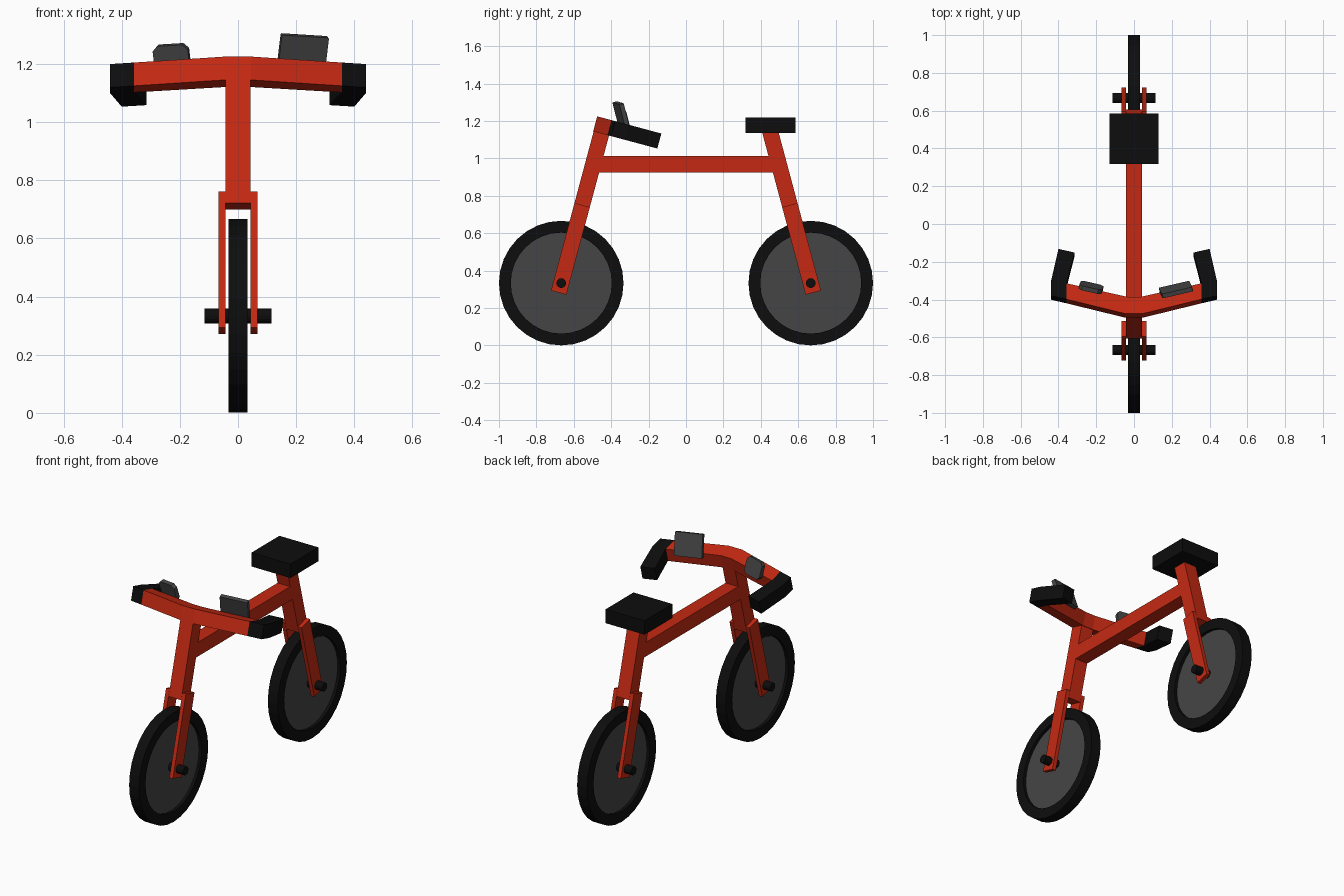
import bpy, bmesh
from math import radians, pi
from mathutils import Matrix

if "Cube" in bpy.data.objects:
    bpy.data.objects.remove(bpy.data.objects["Cube"])


def material(name, color):
    m = bpy.data.materials.new(name)
    m.diffuse_color = (*color, 1)
    m.use_nodes = True
    m.node_tree.nodes["Principled BSDF"].inputs["Base Color"].default_value = m.diffuse_color
    return m


RED = material("red_paint", (0.56, 0.022, 0.006))
BLACK = material("black_rubber", (0.004, 0.004, 0.004))
DARK = material("dark_grey", (0.06, 0.06, 0.06))


def finish(name, bm, mat, matrix):
    bmesh.ops.recalc_face_normals(bm, faces=bm.faces)
    bm.transform(matrix)
    mesh = bpy.data.meshes.new(name)
    bm.to_mesh(mesh)
    bm.free()
    mesh.materials.append(mat)
    ob = bpy.data.objects.new(name, mesh)
    bpy.context.collection.objects.link(ob)
    return ob


def prism(name, outline, low, high, mat, matrix=Matrix()):
    """Extrude an xy outline from z = low to z = high."""
    bm = bmesh.new()
    face = bm.faces.new([bm.verts.new((x, y, low)) for x, y in outline])
    new = bmesh.ops.extrude_face_region(bm, geom=[face])["geom"]
    verts = [v for v in new if isinstance(v, bmesh.types.BMVert)]
    bmesh.ops.translate(bm, verts=verts, vec=(0, 0, high - low))
    return finish(name, bm, mat, matrix)


def box(name, x0, x1, y0, y1, z0, z1, mat, matrix=Matrix()):
    return prism(name, [(x0, y0), (x1, y0), (x1, y1), (x0, y1)], z0, z1, mat, matrix)


def lathe(name, profile, steps, mat, matrix):
    """Spin a closed (x, radius) profile around the x axis."""
    bm = bmesh.new()
    verts = [bm.verts.new((x, 0, r)) for x, r in profile]
    edges = [bm.edges.new((verts[i - 1], verts[i])) for i in range(len(verts))]
    bmesh.ops.spin(bm, geom=verts + edges, cent=(0, 0, 0), axis=(1, 0, 0),
                   angle=2 * pi, steps=steps)
    bmesh.ops.remove_doubles(bm, verts=bm.verts, dist=1e-5)
    return finish(name, bm, mat, matrix)


def cylinder(name, radius, half, steps, mat, matrix):
    bm = bmesh.new()
    bmesh.ops.create_cone(bm, cap_ends=True, segments=steps, radius1=radius,
                          radius2=radius, depth=2 * half)
    return finish(name, bm, mat, matrix @ Matrix.Rotation(pi / 2, 4, 'Y'))


# Leaning frames with origin on each axle, z running up the fork
LEAN = Matrix.Rotation(radians(-15), 4, 'X')
FRONT = Matrix.Translation((0, -0.667, 0.3335)) @ LEAN
BACK = Matrix.Rotation(pi, 4, 'Z') @ FRONT
H = 0.0425

# Wheels, axles, forks and posts
for end, frame, top in (("front", FRONT, 0.87), ("back", BACK, 0.85)):
    upright = Matrix.Translation(frame.translation)
    lathe(end + "_tyre", [(-0.033, 0.27), (-0.033, 0.333), (0.033, 0.333), (0.033, 0.27)],
          32, BLACK, upright)
    cylinder(end + "_wheel_disc", 0.271, 0.015, 32, DARK, upright)
    cylinder(end + "_axle", 0.026, 0.115, 16, BLACK, upright)
    box(end + "_post", -H, H, -H, H, 0.39, top, RED, frame)
    for side, x in (("left", -0.067), ("right", 0.043)):
        box(f"{end}_fork_{side}", x, x + 0.024, -H, H, -0.053, 0.432, RED, frame)

# Top tube and seat
box("top_tube", -H, H, -0.49, 0.49, 0.926, 1.012, RED)
box("seat", -0.131, 0.131, 0.318, 0.585, 1.135, 1.22, BLACK)

# Handlebar, swept back in the plane square to the fork
half_bar = [(0.045, -0.045), (0.357, 0.034), (0.357, 0.121), (0.035, 0.047)]
bar = half_bar + [(-x, y) for x, y in reversed(half_bar)]
prism("handlebar", bar, 0.828, 0.911, RED, FRONT)

# Grips
grip = [(0.357, 0.034), (0.44, 0.054), (0.44, 0.13), (0.40, 0.31), (0.315, 0.29), (0.357, 0.121)]
for side, s in (("right", 1), ("left", -1)):
    prism("grip_" + side, [(s * x, y) for x, y in grip], 0.828, 0.911, BLACK, FRONT)


# Two small display units tilted on the back edge of the bar
def display(name, loc, w, h, chamfer, swing):
    c = chamfer
    outline = [(-w + c, -h), (w - c, -h), (w, -h + c), (w, h - c),
               (w - c, h), (-w + c, h), (-w, h - c), (-w, -h + c)]
    place = (Matrix.Translation(loc) @ LEAN @ Matrix.Rotation(radians(swing), 4, 'Z')
             @ Matrix.Rotation(radians(30 + 90), 4, 'X'))
    prism(name, outline, -0.012, 0.012, DARK, place)


display("display_screen", (0.222, -0.347, 1.232), 0.083, 0.068, 0.003, 13.5)
display("bell_unit", (-0.227, -0.336, 1.216), 0.062, 0.052, 0.018, -13.5)
